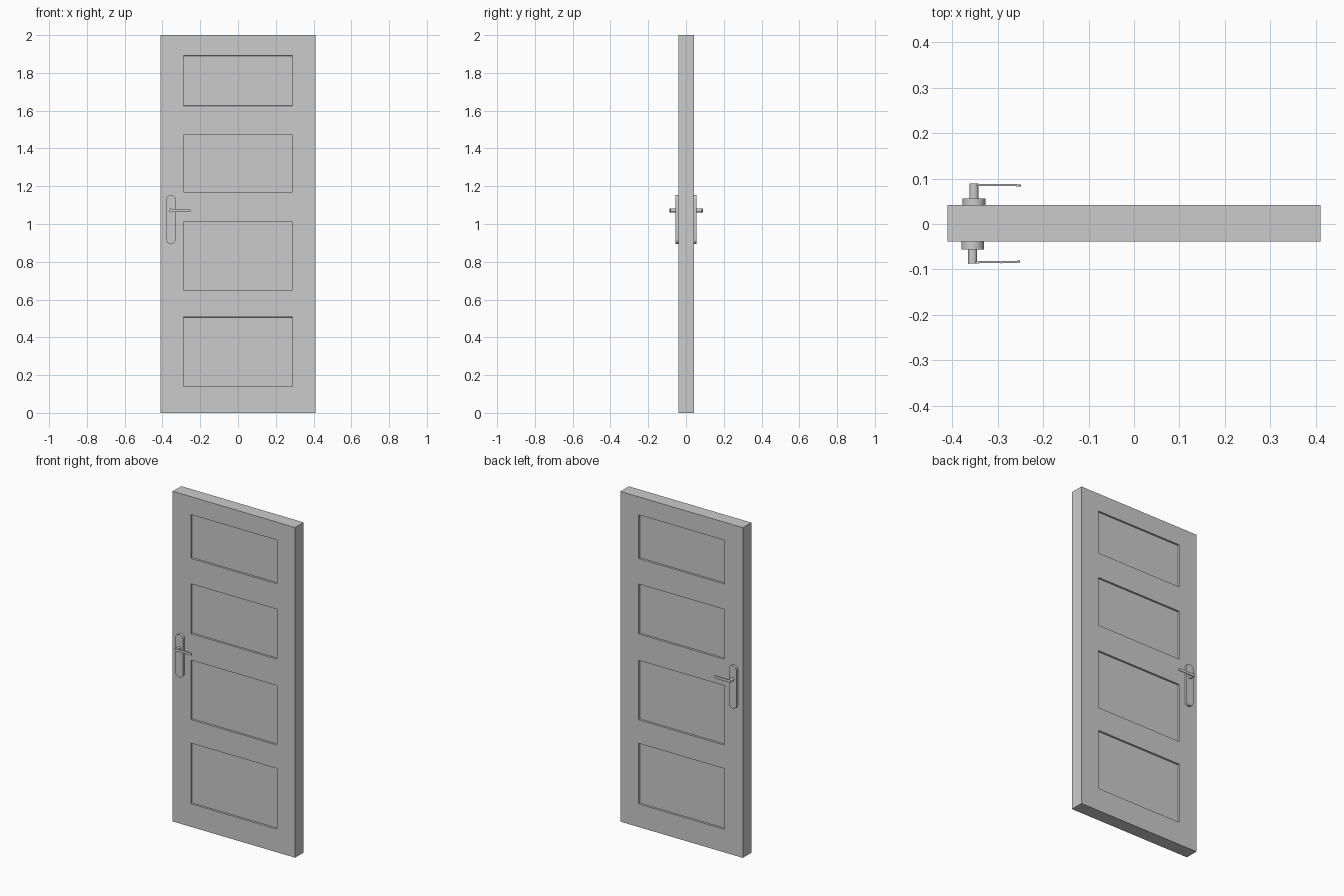
import bpy, bmesh, math
from mathutils import Vector

if "Cube" in bpy.data.objects:
    bpy.data.objects.remove(bpy.data.objects["Cube"])

FRONT, BACK = -0.039, 0.042            # door faces in y
WIDTH, HEIGHT, PANEL_X = 0.41, 2.0, 0.288
PANELS = [(0.14, 0.507), (0.65, 1.01), (1.17, 1.472), (1.626, 1.891)]
RECESS = 0.011


def finish(bm, name, smooth=True):
    bmesh.ops.recalc_face_normals(bm, faces=bm.faces)
    mesh = bpy.data.meshes.new(name)
    bm.to_mesh(mesh)
    bm.free()
    ob = bpy.data.objects.new(name, mesh)
    bpy.context.collection.objects.link(ob)
    if smooth:
        bpy.ops.object.select_all(action='DESELECT')
        ob.select_set(True)
        bpy.context.view_layer.objects.active = ob
        bpy.ops.object.shade_smooth_by_angle(angle=math.radians(35))
    return ob


def prism(name, outline, y0, y1):
    """Extrude an x-z outline from y0 to y1."""
    bm = bmesh.new()
    face = bm.faces.new([bm.verts.new((x, y0, z)) for x, z in outline])
    ext = bmesh.ops.extrude_face_region(bm, geom=[face])
    for v in ext['geom']:
        if isinstance(v, bmesh.types.BMVert):
            v.co.y = y1
    return finish(bm, name)


def stadium(cx, z0, z1, r, n=16):
    """Upright slot shape; z0 and z1 are the arc centres."""
    return [(cx + r * math.cos(math.pi * (i + k * n) / n),
             z + r * math.sin(math.pi * (i + k * n) / n))
            for k, z in enumerate((z1, z0)) for i in range(n + 1)]


# Door leaf with four recessed panels on each face
def door_leaf():
    bm = bmesh.new()
    bmesh.ops.create_cube(bm, size=1)
    for v in bm.verts:
        v.co = Vector((v.co.x * 2 * WIDTH, BACK if v.co.y > 0 else FRONT, (v.co.z + 0.5) * HEIGHT))
    cuts = [((x, 0, 0), (1, 0, 0)) for x in (-PANEL_X, PANEL_X)]
    cuts += [((0, 0, z), (0, 0, 1)) for pair in PANELS for z in pair]
    for co, no in cuts:
        bmesh.ops.bisect_plane(bm, geom=bm.verts[:] + bm.edges[:] + bm.faces[:],
                               plane_co=co, plane_no=no)
    bm.normal_update()
    cells = []
    for f in bm.faces:
        c = f.calc_center_median()
        if abs(f.normal.y) > 0.9 and abs(c.x) < PANEL_X and any(a < c.z < b for a, b in PANELS):
            cells.append(f)
    bmesh.ops.inset_individual(bm, faces=cells, thickness=0.001, depth=-RECESS)
    finish(bm, "door_leaf", smooth=False)


# Flat lever: rounded ends, gently bent strip
def lever(name, x0, x1, zc, y_out, side):
    r, thick, n = 0.008, 0.0045, 8
    stations = [(x0 + r - r * math.cos(a), r * math.sin(a))
                for a in (math.pi / 2 * i / n for i in range(1, n + 1))]
    stations += [(x0 + r + (x1 - x0 - 2 * r) * i / 12, r) for i in range(1, 12)]
    stations += [(x1 - (x - x0), h) for x, h in reversed(stations[:n])]
    bm = bmesh.new()
    rings = []
    for x, h in stations:
        t = (x - x0) / (x1 - x0)
        bend = 0.0025 * t + 0.0006 * math.sin(2 * math.pi * t)
        ya, yb = y_out - side * bend, y_out - side * (bend + thick)
        rings.append([bm.verts.new(p) for p in
                      ((x, ya, zc - h), (x, ya, zc + h), (x, yb, zc + h), (x, yb, zc - h))])
    for a, b in zip(rings, rings[1:]):
        for i in range(4):
            bm.faces.new((a[i], a[(i + 1) % 4], b[(i + 1) % 4], b[i]))
    bm.faces.new(rings[0])
    bm.faces.new(rings[-1])
    finish(bm, name)


door_leaf()

# Handle sets: back plate, spindle and lever on both faces
for label, side, face, cx, tip in (("front", -1, FRONT, -0.355, -0.0875),
                                   ("back", 1, BACK, -0.352, 0.0895)):
    plate_y = side * 0.056
    prism(label + "_handle_plate", stadium(cx, 0.919, 1.129, 0.025), face - side * 0.002, plate_y)
    prism(label + "_spindle", stadium(cx, 1.072, 1.0721, 0.01), plate_y - side * 0.001, tip - side * 0.0003)
    lever(label + "_lever", cx - 0.01, cx + 0.104, 1.072, tip, side)
